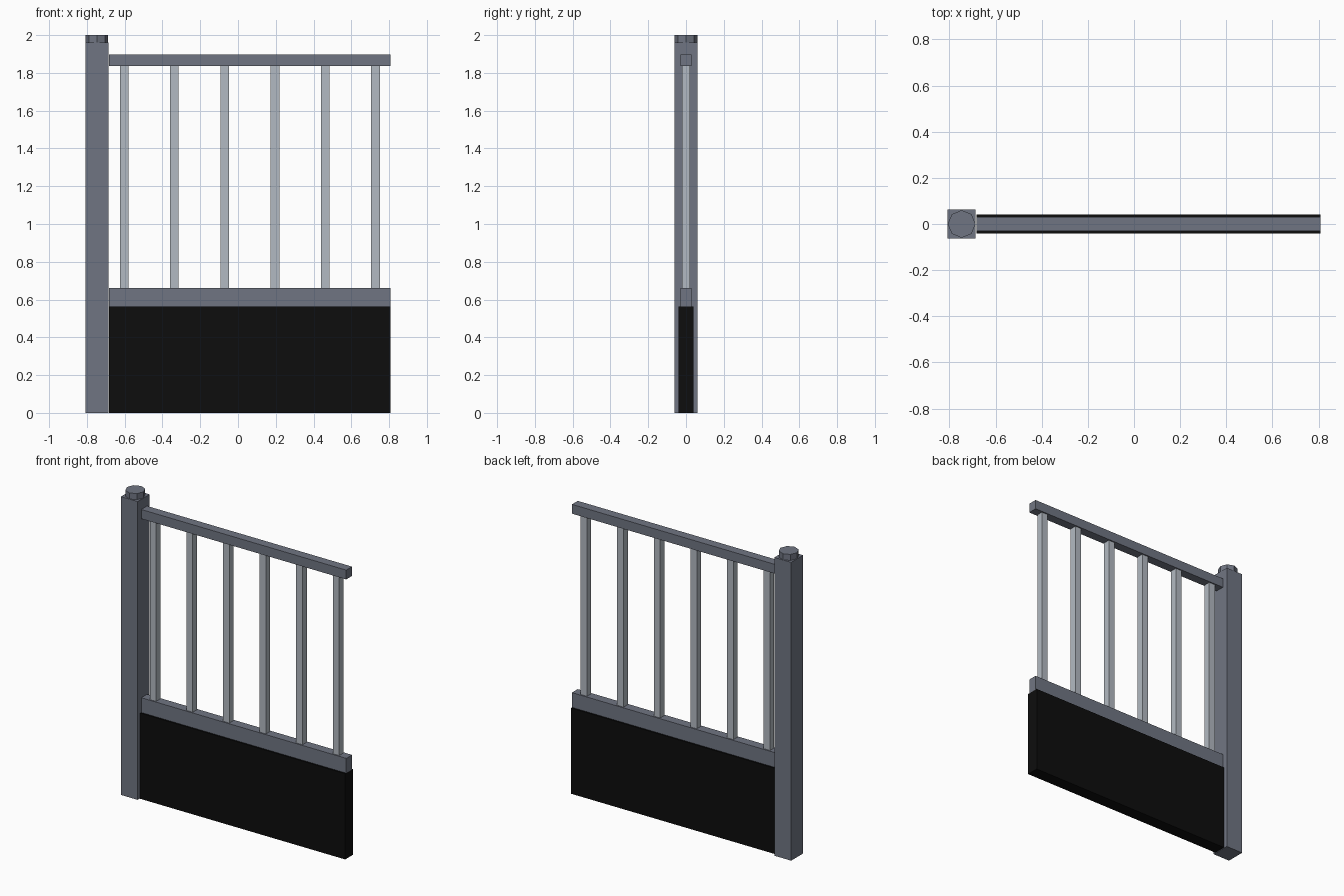
import bpy
import math

default = bpy.data.objects.get("Cube")
if default:
    bpy.data.objects.remove(default, do_unlink=True)


def material(name, rgb):
    mat = bpy.data.materials.new(name)
    mat.use_nodes = True
    colour = (*rgb, 1)
    mat.diffuse_color = colour
    mat.node_tree.nodes["Principled BSDF"].inputs["Base Color"].default_value = colour
    return mat


def box(name, x, y, z, mat):
    """Box from (min, max) ranges in x and z, and a half depth in y."""
    centre = (sum(x) / 2, 0, sum(z) / 2)
    bpy.ops.mesh.primitive_cube_add(size=1, location=centre)
    obj = bpy.context.object
    obj.name = name
    obj.scale = (x[1] - x[0], 2 * y, z[1] - z[0])
    bpy.ops.object.transform_apply(location=False, rotation=False, scale=True)
    obj.data.materials.append(mat)
    return obj


slate = material("slate grey", (0.163, 0.179, 0.225))
pale = material("pale grey", (0.45, 0.49, 0.54))
black = material("black", (0.004, 0.004, 0.004))

POST = (-0.808, -0.686)
SPAN = (-0.682, 0.808)
PANEL_TOP, LOWER_TOP = 0.563, 0.66
UPPER_BOTTOM, UPPER_TOP = 1.836, 1.897
POST_TOP = 1.96

# Square post with an octagonal cap
box("post", POST, 0.062, (0, POST_TOP), slate)
bpy.ops.mesh.primitive_cylinder_add(vertices=8, radius=0.06, depth=2 - POST_TOP,
                                    location=(sum(POST) / 2, 0, (2 + POST_TOP) / 2))
cap = bpy.context.object
cap.name = "post_cap"
cap.data.materials.append(slate)

# Solid lower panel and the two rails
box("lower_panel", SPAN, 0.041, (0, PANEL_TOP), black)
box("lower_rail", SPAN, 0.03, (PANEL_TOP, LOWER_TOP), slate)
box("upper_rail", SPAN, 0.03, (UPPER_BOTTOM, UPPER_TOP), slate)

# Evenly spaced balusters
for i in range(6):
    x = -0.603 + i * 0.2662
    box(f"baluster_{i + 1}", (x - 0.023, x + 0.023), 0.022, (LOWER_TOP, UPPER_BOTTOM), pale)
